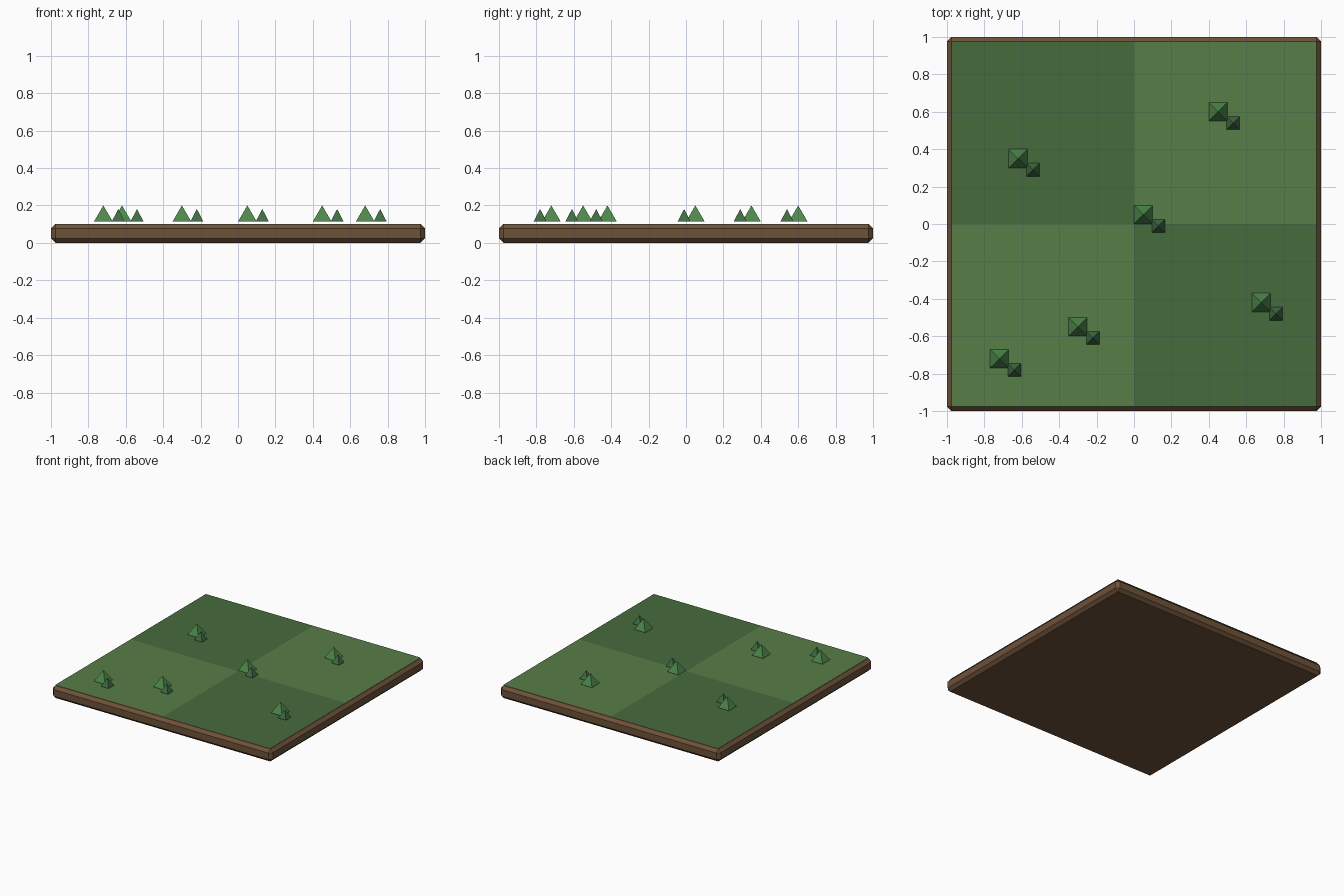
import bpy, bmesh
from math import pi, sqrt

if "Cube" in bpy.data.objects:
    bpy.data.objects.remove(bpy.data.objects["Cube"])


def mat(name, rgb):
    m = bpy.data.materials.new(name)
    m.diffuse_color = (*rgb, 1)
    m.use_nodes = True
    m.node_tree.nodes["Principled BSDF"].inputs["Base Color"].default_value = m.diffuse_color
    return m


soil = mat("soil", (0.155, 0.085, 0.042))
light_grass = mat("light_grass", (0.095, 0.205, 0.062))
dark_grass = mat("dark_grass", (0.062, 0.145, 0.046))
bright_leaf = mat("bright_leaf", (0.075, 0.24, 0.07))
dark_leaf = mat("dark_leaf", (0.05, 0.145, 0.055))


def finish(bm, name, material):
    me = bpy.data.meshes.new(name)
    bm.to_mesh(me)
    bm.free()
    me.materials.append(material)
    ob = bpy.data.objects.new(name, me)
    bpy.context.collection.objects.link(ob)
    return ob


# Soil slab with chamfered edges
H = 0.102
bm = bmesh.new()
bmesh.ops.create_cube(bm, size=1)
for v in bm.verts:
    v.co = (v.co.x * 2, v.co.y * 2, (v.co.z + 0.5) * H)
bmesh.ops.bevel(bm, geom=bm.edges[:], offset=0.024, segments=1,
                affect='EDGES', profile=0.5)
finish(bm, "soil_slab", soil)

# Four thin grass sheets in a checker pattern
for sx in (-1, 1):
    for sy in (-1, 1):
        bm = bmesh.new()
        bmesh.ops.create_grid(bm, x_segments=1, y_segments=1, size=0.488)
        for v in bm.verts:
            v.co.x += sx * 0.488
            v.co.y += sy * 0.488
            v.co.z = 0.108
        finish(bm, "grass_patch", light_grass if sx == sy else dark_grass)


# Four-sided pyramid tufts, a big one and a small one together
def pyramid(name, x, y, half, top, material):
    base = 0.114
    bpy.ops.mesh.primitive_cone_add(
        vertices=4, radius1=half * sqrt(2), radius2=0, depth=top - base,
        location=(x, y, (top + base) / 2), rotation=(0, 0, pi / 4))
    ob = bpy.context.object
    ob.name = name
    ob.data.materials.append(material)


for x, y in [(-0.72, -0.72), (-0.62, 0.35), (-0.3, -0.55),
             (0.05, 0.05), (0.45, 0.6), (0.68, -0.42)]:
    pyramid("large_tuft", x, y, 0.05, 0.2, bright_leaf)
    pyramid("small_tuft", x + 0.08, y - 0.06, 0.035, 0.181, dark_leaf)
